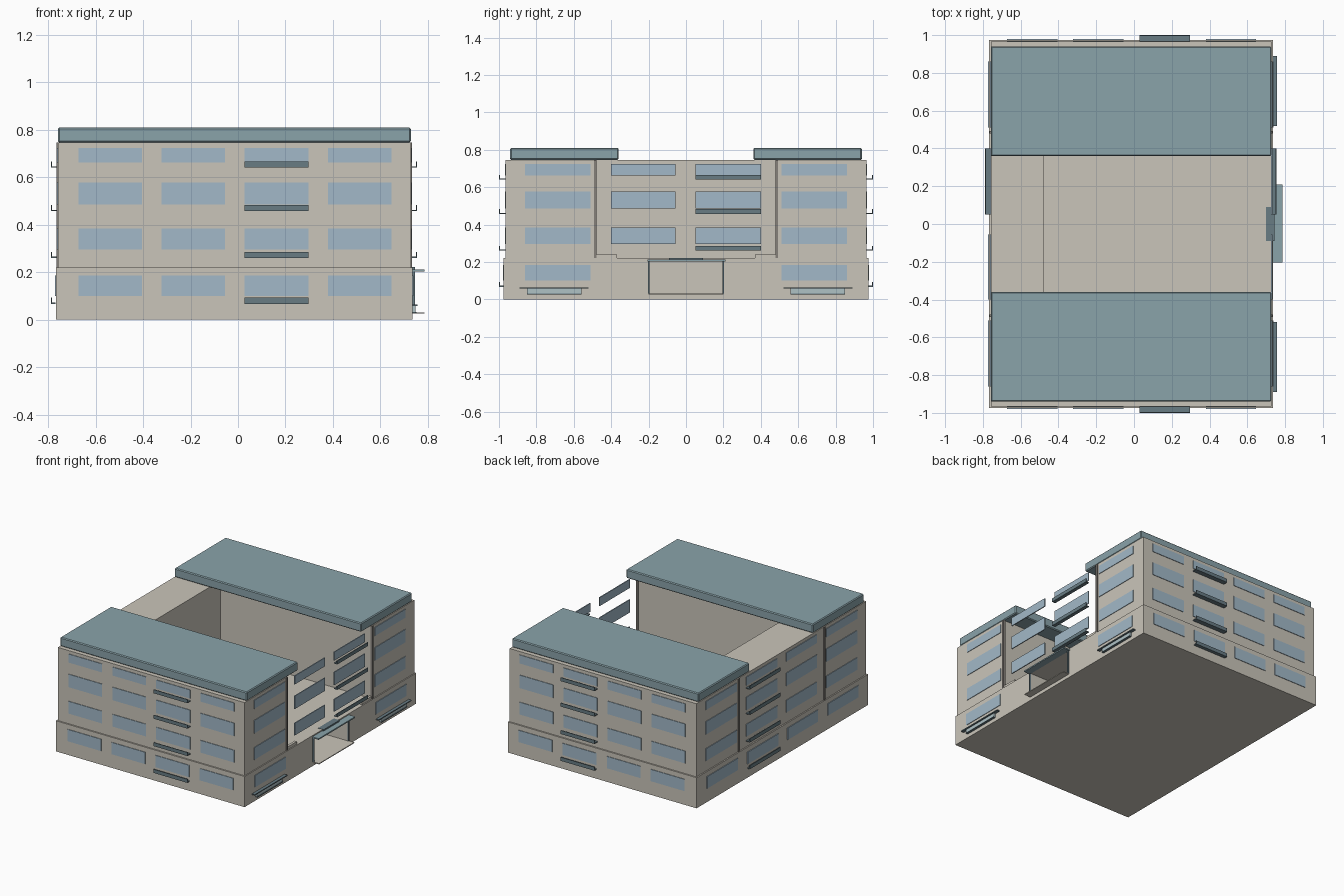
import bpy
from mathutils import Vector

if "Cube" in bpy.data.objects:
    bpy.data.objects.remove(bpy.data.objects["Cube"])


def material(name, hex_code):
    srgb = [int(hex_code[i:i + 2], 16) / 255 for i in range(0, 6, 2)]
    colour = [((c + 0.055) / 1.055) ** 2.4 for c in srgb] + [1]
    mat = bpy.data.materials.new(name)
    mat.use_nodes = True
    mat.diffuse_color = colour
    mat.node_tree.nodes["Principled BSDF"].inputs["Base Color"].default_value = colour
    return mat


WALL = material("warm beige wall", "CAC5BA")
ROOF = material("teal roof", "8AA3AA")
GLASS = material("pale blue glass", "A2B9C8")
RAIL = material("dark slate rail", "687C84")
PALE = material("pale teal panel", "AFC2C5")
PIPE = material("brown grey trim", "85807A")


def box(name, xs, ys, zs, mat):
    """Box spanning the given ranges on each axis."""
    lo, hi = map(Vector, zip(xs, ys, zs))
    bpy.ops.mesh.primitive_cube_add(size=1)
    ob = bpy.context.object
    ob.name = name
    for v in ob.data.vertices:
        v.co = (lo + hi) / 2 + v.co * (hi - lo)
    ob.data.materials.append(mat)
    return ob


def on_wall(name, side, plane, along, depth, zs, mat):
    """Box on the outside of a wall; side is an axis letter with its sign."""
    sign = 1 if side[0] == "+" else -1
    out = sorted(sign * (plane + d) for d in depth)
    if side[1] == "x":
        return box(name, out, along, zs, mat)
    return box(name, along, out, zs, mat)


def balcony(side, plane, along, z, reach):
    """Thin slab with an upright front rail."""
    on_wall("balcony_slab", side, plane, along, (0, reach), (z, z + 0.006), RAIL)
    on_wall("balcony_rail", side, plane, along, (reach - 0.005, reach),
            (z + 0.006, z + 0.026), RAIL)


# Ground floor with an open entrance lobby
X0, X1 = -0.767, 0.735
ground = box("ground_floor", (X0, X1), (-0.975, 0.975), (0, 0.22), WALL)
cutter = box("lobby_cutter", (0.25, 0.8), (-0.195, 0.195), (0.03, 0.205), WALL)
cutter.hide_render = True
cut = ground.modifiers.new("lobby", "BOOLEAN")
cut.operation = "DIFFERENCE"
cut.object = cutter
bpy.context.view_layer.objects.active = ground
bpy.ops.object.modifier_apply(modifier="lobby")
bpy.data.objects.remove(cutter)

# Upper floors: two wings joined by a block along the closed side
UX0, UX1, UY = -0.758, 0.728, 0.965
box("rear_block", (UX0, -0.48), (-0.485, 0.485), (0.22, 0.746), WALL)
for s in (-1, 1):
    box("wing", (UX0, UX1), sorted((s * 0.485, s * UY)), (0.22, 0.746), WALL)
    roof = box("roof_slab", (UX0, UX1), sorted((s * 0.36, s * 0.94)), (0.746, 0.81), ROOF)
    bevel = roof.modifiers.new("soft_edge", "BEVEL")
    bevel.width = 0.006
    # Corner trim on both short sides and its foot in the courtyard
    for side, plane in (("+x", UX1), ("-x", -UX0)):
        on_wall("corner_trim", side, plane, sorted((s * 0.478, s * 0.492)),
                (-0.01, 0.006), (0.22, 0.746), PIPE)
    box("trim_foot", (0.71, UX1), sorted((s * 0.37, s * 0.478)), (0.22, 0.24), WALL)

# Window heights per floor, and balcony heights
ROWS = [(0.10, 0.185), (0.295, 0.383), (0.485, 0.578), (0.662, 0.723)]
BALCONY_Z = [0.067, 0.26, 0.457, 0.64]
LONG_COLS = [(-0.672, -0.405), (-0.322, -0.055), (0.028, 0.297), (0.38, 0.647)]
SHORT_COLS = [(-0.86, -0.51), (-0.4, -0.055), (0.05, 0.4), (0.51, 0.86)]

for floor, (zs, bz) in enumerate(zip(ROWS, BALCONY_Z)):
    step = 0 if floor else 0.01
    # Long front and back walls
    for side in ("-y", "+y"):
        for i, cols in enumerate(LONG_COLS):
            on_wall("window", side, UY + step, cols, (-0.003, 0.004), zs, GLASS)
        balcony(side, UY + step, LONG_COLS[2], bz, 0.035 - step)
    # Closed short wall
    for cols in SHORT_COLS:
        on_wall("window", "-x", -UX0 + step, cols, (-0.003, 0.004), zs, GLASS)
    balcony("-x", -UX0 + step, SHORT_COLS[2], bz, 0.03 - step)
    # Open short side: middle windows stand free across the courtyard
    for i, cols in enumerate(SHORT_COLS):
        if floor or i in (0, 3):
            plane = UX1 if floor else X1
            on_wall("window", "+x", plane, cols, (-0.003, 0.004), zs, GLASS)
    if floor:
        balcony("+x", UX1, SHORT_COLS[2], bz, 0.027)

# Ground level terraces on the open side
for s in (-1, 1):
    box("terrace_shelf", (X1, 0.757), sorted((s * 0.52, s * 0.89)), (0.057, 0.064), RAIL)
    box("terrace_panel", (X1, 0.748), sorted((s * 0.56, s * 0.85)), (0.032, 0.057), PALE)
    box("terrace_base", (X1, 0.752), sorted((s * 0.56, s * 0.85)), (0.027, 0.032), RAIL)

# Entrance canopy, door step and side posts
box("entrance_canopy", (X1, 0.785), (-0.205, 0.21), (0.203, 0.212), ROOF)
box("entrance_step", (X1, 0.785), (-0.2, 0.2), (0.025, 0.031), WALL)
box("canopy_ledge", (0.7, 0.745), (-0.09, 0.09), (0.212, 0.222), RAIL)
for s in (-1, 1):
    box("entrance_post", (X1, 0.745), sorted((s * 0.194, s * 0.202)), (0.031, 0.203), RAIL)
